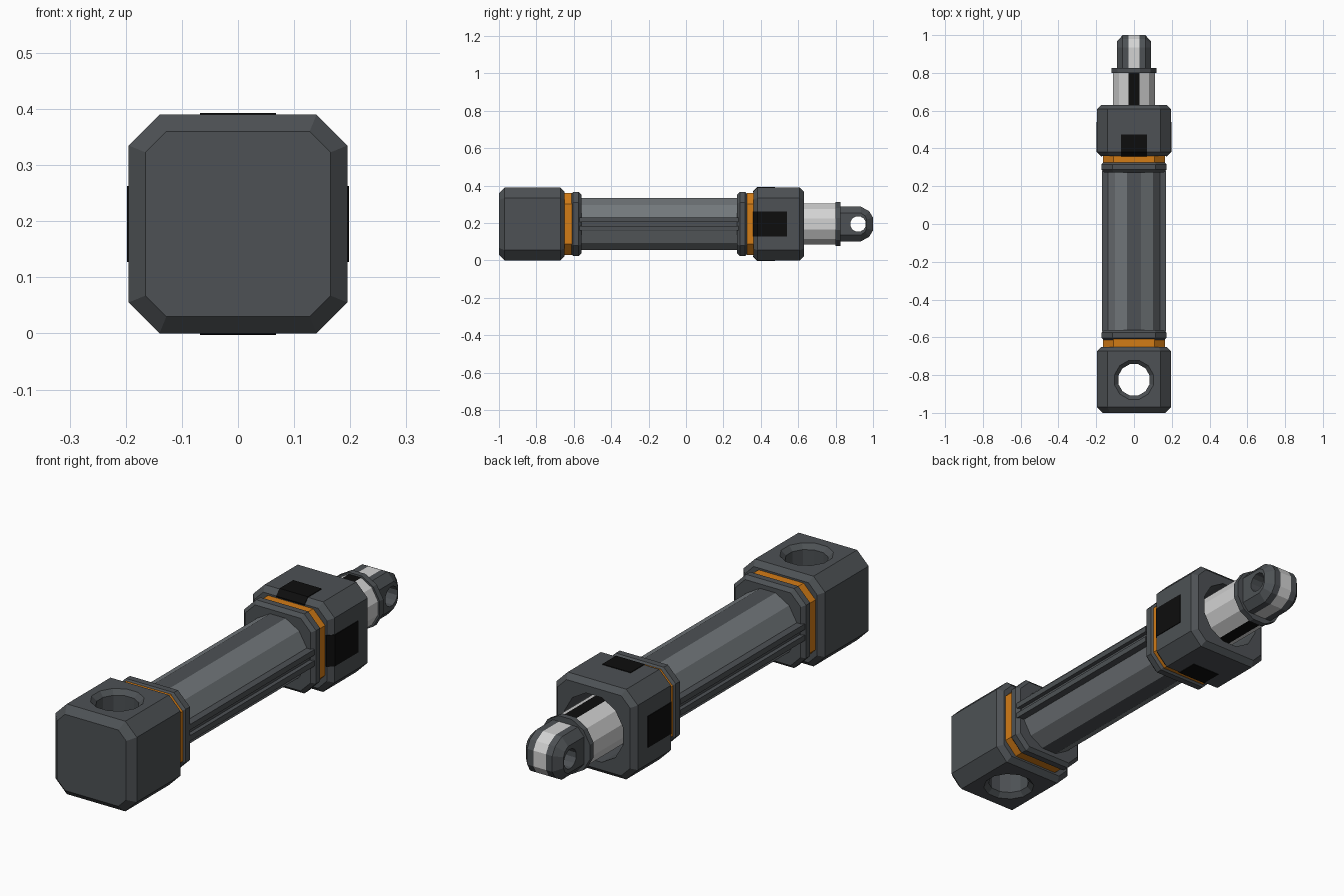
import bpy, bmesh, math

if "Cube" in bpy.data.objects:
    bpy.data.objects.remove(bpy.data.objects["Cube"])

ZC = 0.195  # height of the long axis


def material(name, rgb):
    m = bpy.data.materials.new(name)
    m.use_nodes = True
    m.diffuse_color = (*rgb, 1)
    m.node_tree.nodes["Principled BSDF"].inputs["Base Color"].default_value = (*rgb, 1)
    return m


dark = material("dark grey", (0.075, 0.083, 0.09))
steel = material("tube grey", (0.17, 0.187, 0.2))
chrome = material("chrome", (0.65, 0.65, 0.65))
orange = material("orange", (0.65, 0.2, 0.008))
black = material("black", (0.004, 0.004, 0.004))


def loft(name, rings, mats=(), rule=None):
    """Skin a row of rings, cap both ends; rule picks a material per face."""
    bm = bmesh.new()
    rows = [[bm.verts.new(p) for p in ring] for ring in rings]
    for a, b in zip(rows, rows[1:]):
        for i in range(len(a)):
            j = (i + 1) % len(a)
            bm.faces.new((a[i], a[j], b[j], b[i]))
    bm.faces.new(rows[0])
    bm.faces.new(rows[-1])
    bmesh.ops.recalc_face_normals(bm, faces=bm.faces)
    bm.normal_update()
    if rule:
        for f in bm.faces:
            f.material_index = rule(f)
    mesh = bpy.data.meshes.new(name)
    bm.to_mesh(mesh)
    bm.free()
    for m in mats:
        mesh.materials.append(m)
    ob = bpy.data.objects.new(name, mesh)
    bpy.context.collection.objects.link(ob)
    return ob


def octagon(y, half, corner):
    h, c = half, corner
    pts = [(h, c), (c, h), (-c, h), (-h, c), (-h, -c), (-c, -h), (c, -h), (h, -c)]
    return [(x, y, ZC + z) for x, z in pts]


def circle(apothem, place, n=12):
    r = apothem / math.cos(math.pi / n)
    angles = [(i + 0.5) * math.tau / n for i in range(n)]
    return [place(r * math.cos(a), r * math.sin(a)) for a in angles]


def along_y(y, r):
    return circle(r, lambda u, v: (u, y, ZC + v))


def block(name, y0, y1, half, corner, b0, b1, mat):
    """Octagonal block with chamfered ends of size b0 and b1."""
    k = math.tan(math.pi / 8)
    rings = [octagon(y0, half - b0, corner - k * b0)] if b0 else []
    rings += [octagon(y0 + b0, half, corner), octagon(y1 - b1, half, corner)]
    if b1:
        rings.append(octagon(y1, half - b1, corner - k * b1))
    return loft(name, rings, [mat])


def cut(ob, cutter):
    cutter.hide_render = True
    mod = ob.modifiers.new("cut", "BOOLEAN")
    mod.operation, mod.solver, mod.object = "DIFFERENCE", "EXACT", cutter
    bpy.context.view_layer.objects.active = ob
    bpy.ops.object.modifier_apply(modifier=mod.name)
    bpy.data.objects.remove(cutter)


def polar_cap(f):
    """Facets facing straight up or down take the second colour."""
    return int(abs(f.normal.z) > 0.99)


# Mounting block with a countersunk vertical hole
mount = block("mount_block", -1, -0.65, 0.195, 0.14, 0.03, 0.022, dark)
hole = [(-0.01, 0.113), (0.02, 0.083), (0.37, 0.083), (0.4, 0.113)]
cut(mount, loft("mount_hole_cutter",
                [circle(r, lambda u, v, z=z: (u, v - 0.825, z)) for z, r in hole]))

# Orange bands and clamp flanges at both ends of the tube
block("front_band", -0.655, -0.61, 0.165, 0.108, 0, 0, orange)
block("back_band", 0.325, 0.365, 0.165, 0.108, 0, 0, orange)
block("front_flange", -0.615, -0.56, 0.172, 0.115, 0.012, 0.015, dark)
block("back_flange", 0.273, 0.328, 0.172, 0.115, 0.015, 0.012, dark)

# Twelve-sided tube with dark top and bottom facets
loft("tube", [along_y(-0.57, 0.138), along_y(0.28, 0.138)], [steel, dark], polar_cap)

# Grooved side rails
rail = [(0.12, -0.036), (0.17, -0.036), (0.17, -0.012), (0.152, -0.012),
        (0.152, 0.012), (0.17, 0.012), (0.17, 0.036), (0.12, 0.036)]
for side, label in ((1, "left"), (-1, "right")):
    loft(label + "_rail", [[(side * x, y, ZC + z) for x, z in rail]
                           for y in (-0.57, 0.28)], [dark])

# Gland block with a round pocket for the rod
gland = block("gland_block", 0.36, 0.63, 0.195, 0.14, 0.022, 0.022, dark)
cut(gland, loft("gland_pocket_cutter", [along_y(0.45, 0.14), along_y(0.7, 0.14)]))


# Black panels wrapped over the gland's near chamfer
def panel(name, turn, end):
    prof = [(0.357, 0.174), (0.381, 0.198), (end, 0.198), (end, 0.192),
            (0.383, 0.192), (0.359, 0.168)]
    c, s = round(math.cos(turn)), round(math.sin(turn))
    loft(name, [[(r * c - w * s, y, ZC + r * s + w * c) for y, r in prof]
                for w in (-0.068, 0.068)], [black])


for i, label in enumerate(("left", "top", "right", "bottom")):
    panel(label + "_panel", i * math.pi / 2, 0.475 if i % 2 else 0.54)

# Rod and its collar
loft("rod", [along_y(0.43, 0.11), along_y(0.81, 0.11)], [chrome, black], polar_cap)
loft("rod_collar", [along_y(0.8, 0.118), along_y(0.825, 0.118)], [dark])


# Rod eye: chamfered tongue with a bright centre stripe and a cross hole
def eye_ring(x, d):
    half = [(0.82, 0.093 - d), (0.935, 0.093 - d), (0.98 - d * 0.7, 0.068 - d * 0.7),
            (1 - d, 0.034 - d * 0.3)]
    pts = half + [(y, -z) for y, z in reversed(half)]
    return [(x, y, ZC + z) for y, z in pts]


eye = loft("rod_eye", [eye_ring(x, d) for x, d in
                       ((-0.09, 0.034), (-0.06, 0), (-0.03, 0), (0.03, 0), (0.06, 0), (0.09, 0.034))],
           [dark, chrome], lambda f: int(max(abs(v.co.x) for v in f.verts) < 0.04))
cut(eye, loft("eye_hole_cutter", [circle(0.041, lambda u, v, x=x: (x, 0.92 + u, ZC + v))
                                  for x in (-0.2, 0.2)]))
